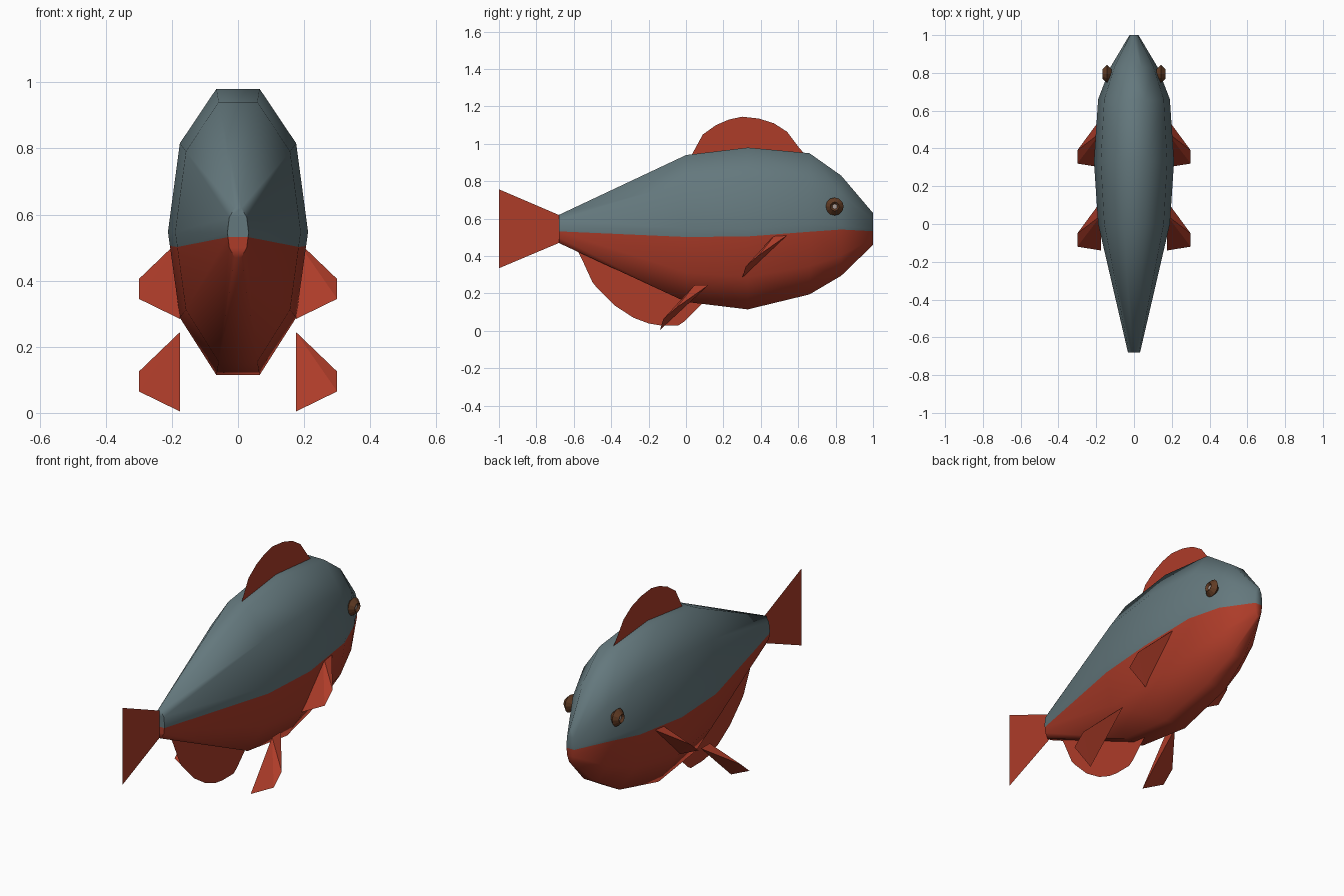
import bpy, bmesh, math
from mathutils import Vector

if "Cube" in bpy.data.objects:
    bpy.data.objects.remove(bpy.data.objects["Cube"])


def material(name, rgb):
    m = bpy.data.materials.new(name)
    m.diffuse_color = (*rgb, 1)
    m.use_nodes = True
    m.node_tree.nodes["Principled BSDF"].inputs["Base Color"].default_value = m.diffuse_color
    return m


GREY = material("slate_grey", (0.127, 0.188, 0.205))
RED = material("fin_red", (0.42, 0.045, 0.022))
BROWN = material("eye_brown", (0.12, 0.045, 0.018))
PALE = material("eye_pale", (0.40, 0.33, 0.30))


def add_object(name, bm, mats, smooth=None):
    mesh = bpy.data.meshes.new(name)
    bm.to_mesh(mesh)
    bm.free()
    for m in mats:
        mesh.materials.append(m)
    ob = bpy.data.objects.new(name, mesh)
    bpy.context.collection.objects.link(ob)
    if smooth:
        bpy.ops.object.select_all(action='DESELECT')
        ob.select_set(True)
        bpy.context.view_layer.objects.active = ob
        bpy.ops.object.shade_smooth_by_angle(angle=math.radians(smooth))
    return ob


# Body: stations of (y, top z, bottom z, half width, belly colour line z)
STATIONS = [
    (-0.68, 0.62, 0.47, 0.032, 0.532),
    (0.00, 0.94, 0.155, 0.190, 0.502),
    (0.33, 0.98, 0.115, 0.212, 0.505),
    (0.66, 0.95, 0.195, 0.190, 0.530),
    (0.83, 0.83, 0.295, 0.125, 0.542),
    (1.00, 0.63, 0.46, 0.024, 0.533),
]


def half_section(top, bottom, width, line):
    mid, h = (top + bottom) / 2, (top - bottom) / 2
    pts = [(0.31, 1), (0.83, 0.62), (1, 0), (0.83, -0.6), (0.31, -1)]
    pts = [(x * width, mid + z * h) for x, z in pts]
    # extra point where the back colour meets the belly colour
    (xa, za), (xb, zb) = pts[2], pts[3]
    t = (za - line) / (za - zb)
    pts.insert(3, (xa + (xb - xa) * t, line))
    return pts


bm = bmesh.new()
rings = []
for y, *section in STATIONS:
    half = half_section(*section)
    right = [bm.verts.new((x, y, z)) for x, z in half]
    left = [bm.verts.new((-x, y, z)) for x, z in half]
    rings.append((right, left))


def body_face(verts, belly):
    bm.faces.new(verts).material_index = int(belly)


for (r0, l0), (r1, l1) in zip(rings, rings[1:]):
    for i in range(5):
        for a, b in ((r0, r1), (l0, l1)):
            body_face((a[i], b[i], b[i + 1], a[i + 1]), i > 2)
    body_face((r0[0], r1[0], l1[0], l0[0]), False)
    body_face((r0[-1], r1[-1], l1[-1], l0[-1]), True)
# Tail and nose caps
for r, l in (rings[0], rings[-1]):
    for i in range(5):
        body_face((r[i], r[i + 1], l[i + 1], l[i]), i > 2)
bmesh.ops.recalc_face_normals(bm, faces=bm.faces)
add_object("body", bm, [GREY, RED], 70)


# Flat fins on the centre line, as (y, z) outlines
def flat_fin(name, outline):
    bm = bmesh.new()
    face = bm.faces.new([bm.verts.new((0, y, z)) for y, z in outline])
    bmesh.ops.triangulate(bm, faces=[face])
    add_object(name, bm, [RED])


flat_fin("dorsal_fin", [
    (0.03, 0.94), (0.09, 1.05), (0.16, 1.10), (0.23, 1.13), (0.30, 1.145),
    (0.39, 1.135), (0.47, 1.11), (0.54, 1.065), (0.60, 0.985), (0.63, 0.95),
    (0.55, 0.90), (0.10, 0.90)])
flat_fin("anal_fin", [
    (-0.58, 0.43), (-0.555, 0.38), (-0.50, 0.26), (-0.48, 0.235),
    (-0.38, 0.135), (-0.28, 0.07), (-0.20, 0.04), (-0.14, 0.03),
    (-0.04, 0.03), (-0.01, 0.05), (0.10, 0.16), (0.0, 0.24), (-0.5, 0.46)])
flat_fin("tail_fin", [
    (-0.68, 0.62), (-1.0, 0.757), (-0.91, 0.685), (-0.845, 0.63),
    (-0.80, 0.585), (-0.78, 0.547), (-0.80, 0.505), (-0.845, 0.457),
    (-0.91, 0.405), (-1.0, 0.335), (-0.68, 0.47)])

# Paired side fins: a thin wedge, root to tip, mirrored left and right
WEDGE = [(0.175, 0.12, 0.245), (0.175, 0.045, 0.245), (0.175, -0.14, 0.004),
         (0.30, -0.05, 0.125), (0.30, -0.12, 0.065)]
for name, dy, dz in (("pelvic_fin", 0, 0), ("pectoral_fin", 0.44, 0.28)):
    for side, s in (("right", 1), ("left", -1)):
        bm = bmesh.new()
        for x, y, z in WEDGE:
            bm.verts.new((s * x, y + dy, z + dz))
        bmesh.ops.convex_hull(bm, input=bm.verts[:])
        bmesh.ops.recalc_face_normals(bm, faces=bm.faces)
        add_object(f"{name}_{side}", bm, [RED])

# Eyes: faceted beads with a pale sunken centre, as (radius, offset) rings
EYE = [(0.013, 0.014), (0.024, 0.025), (0.048, 0.0), (0.024, -0.025)]
SIDES = 12
for side, s in (("right", 1), ("left", -1)):
    bm = bmesh.new()
    loops = []
    for r, off in EYE:
        loops.append([bm.verts.new((
            s * (0.143 + off),
            0.795 + r * math.cos(2 * math.pi * k / SIDES),
            0.665 + r * math.sin(2 * math.pi * k / SIDES))) for k in range(SIDES)])
    for a, b in zip(loops, loops[1:]):
        for k in range(SIDES):
            n = (k + 1) % SIDES
            bm.faces.new((a[k], a[n], b[n], b[k]))
    bm.faces.new(loops[0]).material_index = 1
    bm.faces.new(loops[-1])
    bmesh.ops.recalc_face_normals(bm, faces=bm.faces)
    add_object(f"eye_{side}", bm, [BROWN, PALE])
